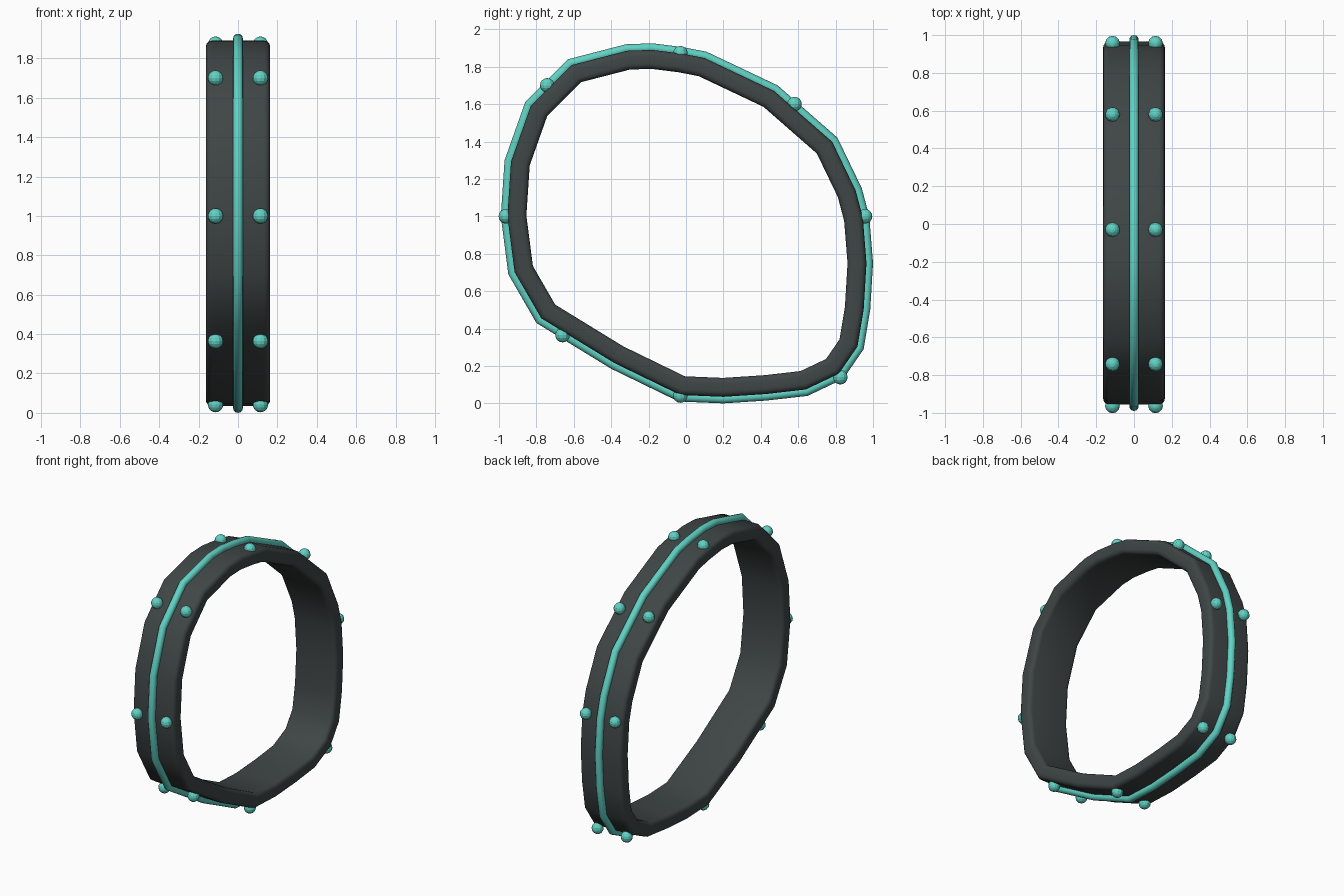
import bpy, bmesh
from math import cos, sin, pi, radians
from mathutils import Vector

cube = bpy.data.objects.get("Cube")
if cube:
    bpy.data.objects.remove(cube, do_unlink=True)


def material(name, colour):
    m = bpy.data.materials.new(name)
    m.use_nodes = True
    m.diffuse_color = colour
    m.node_tree.nodes["Principled BSDF"].inputs["Base Color"].default_value = colour
    return m


charcoal = material("charcoal", (0.05, 0.06, 0.06, 1))
teal = material("teal", (0.12, 0.64, 0.55, 1))

# Outermost outline of the ring as (y, z), running clockwise
outline = [Vector(p) for p in (
    (-0.32, 1.92), (-0.18, 1.925), (-0.02, 1.905), (0.11, 1.88), (0.49, 1.7),
    (0.81, 1.42), (0.94, 1.15), (0.98, 1.0), (1.0, 0.75), (0.985, 0.5),
    (0.95, 0.29), (0.84, 0.13), (0.65, 0.04), (0.43, 0.015), (0.2, 0),
    (-0.04, 0.01), (-0.4, 0.185), (-0.8, 0.43), (-0.95, 0.69), (-0.99, 1.0),
    (-0.97, 1.3), (-0.86, 1.61), (-0.63, 1.84))]


def inward(i):
    """Mitred inward direction at an outline point."""
    n = len(outline)
    a, b, c = outline[i - 1], outline[i], outline[(i + 1) % n]
    d, e = (b - a).normalized(), (c - b).normalized()
    n1, n2 = Vector((d.y, -d.x)), Vector((e.y, -e.x))
    return (n1 + n2) / (1 + n1.dot(n2))


def sweep(name, section, mat, angle):
    """Sweep a closed (x, depth) section round the outline."""
    bm = bmesh.new()
    rings = []
    for i, p in enumerate(outline):
        n = inward(i)
        rings.append([bm.verts.new((x, *(p + n * d))) for x, d in section])
    k = len(section)
    for i, ring in enumerate(rings):
        prev = rings[i - 1]
        for j in range(k):
            bm.faces.new((prev[j - 1], prev[j], ring[j], ring[j - 1]))
    bmesh.ops.recalc_face_normals(bm, faces=bm.faces)
    mesh = bpy.data.meshes.new(name)
    bm.to_mesh(mesh)
    bm.free()
    mesh.materials.append(mat)
    obj = bpy.data.objects.new(name, mesh)
    bpy.context.collection.objects.link(obj)
    bpy.ops.object.select_all(action='DESELECT')
    obj.select_set(True)
    bpy.context.view_layer.objects.active = obj
    bpy.ops.object.shade_smooth_by_angle(angle=radians(angle))
    return obj


# Wide band with rounded edges
half, top, bottom, r = 0.163, 0.035, 0.136, 0.03
corners = ((1, bottom - r, 0), (-1, bottom - r, 1), (-1, top + r, 2), (1, top + r, 3))
band_section = [(side * (half - r) + r * cos(t), depth + r * sin(t))
                for side, depth, quarter in corners
                for t in ((quarter + s / 4) * pi / 2 for s in range(5))]
sweep("band", band_section, charcoal, 35)

# Raised cord round the middle of the band
cord_r = 0.025
sweep("centre_cord", [(cord_r * cos(t), cord_r + cord_r * sin(t))
                      for t in (2 * pi * s / 12 for s in range(12))], teal, 35)

# Pairs of studs round the outside
stud_spots = ((-0.03, 1.872), (0.58, 1.6), (0.957, 1.0), (0.825, 0.14),
              (-0.03, 0.042), (-0.66, 0.365), (-0.963, 1.0), (-0.742, 1.7))
for i, (y, z) in enumerate(stud_spots):
    for side, x in (("left", 0.114), ("right", -0.114)):
        bpy.ops.mesh.primitive_uv_sphere_add(segments=12, ring_count=8,
                                             radius=0.039, location=(x, y, z))
        stud = bpy.context.object
        stud.name = f"stud_{side}_{i + 1}"
        stud.data.materials.append(teal)
